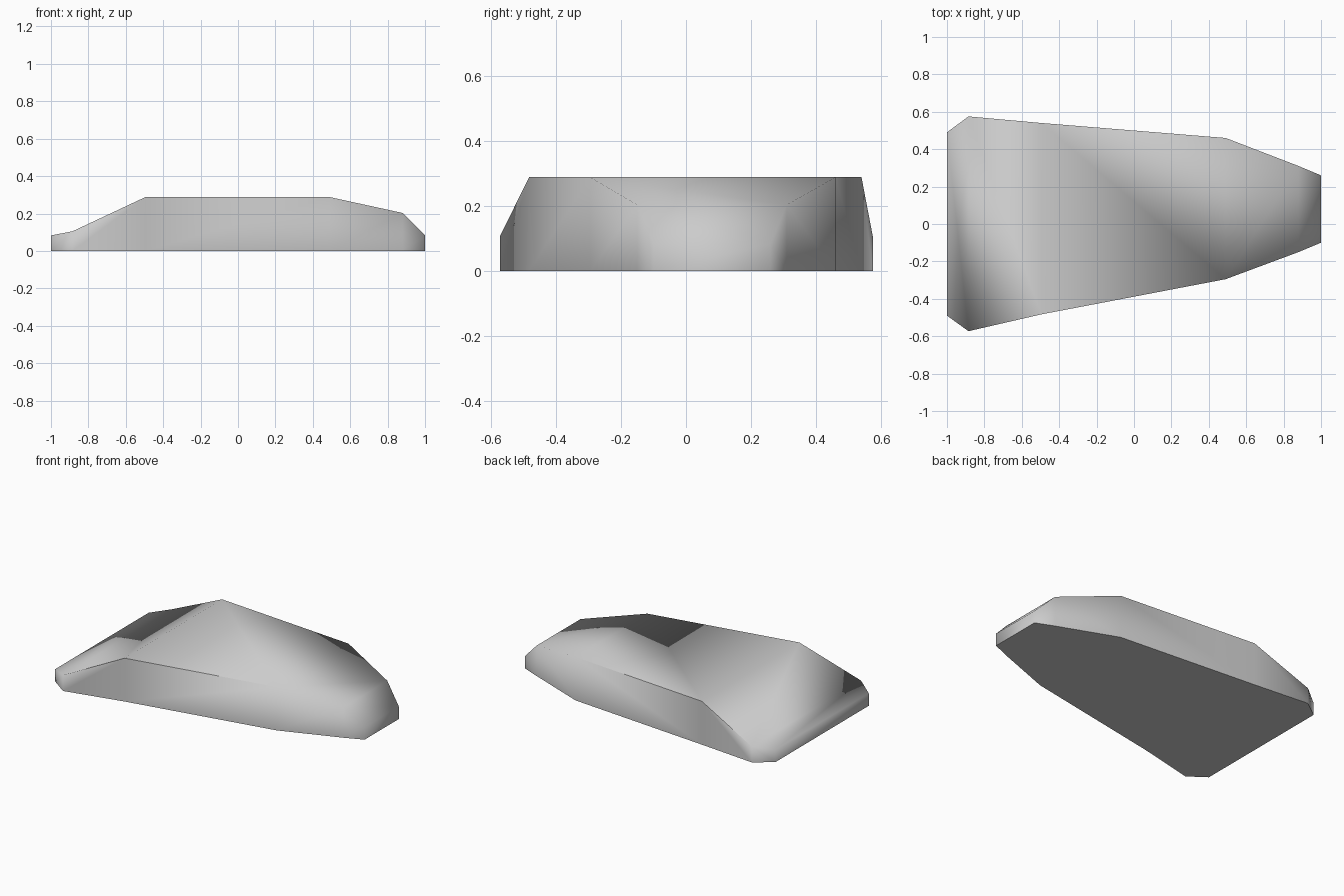
import bpy
import bmesh
import math

default_cube = bpy.data.objects.get("Cube")
if default_cube:
    bpy.data.objects.remove(default_cube, do_unlink=True)

# One warm-free stone grey for the whole slab
grey = bpy.data.materials.new("light_grey")
grey.use_nodes = True
colour = (0.6, 0.6, 0.6, 1.0)
grey.diffuse_color = colour
grey.node_tree.nodes["Principled BSDF"].inputs["Base Color"].default_value = colour

# Cross-sections along the slab: x, front y, back y, top height
sections = [
    (-1.0, -0.49, 0.49, 0.083),
    (-0.885, -0.573, 0.575, 0.105),
    (-0.495, -0.483, 0.54, 0.288),
    (0.49, -0.295, 0.46, 0.288),
    (0.88, -0.15, 0.31, 0.203),
    (1.0, -0.1, 0.26, 0.083),
]

bm = bmesh.new()
rings = []
for x, front, back, top in sections:
    rings.append([bm.verts.new(p) for p in (
        (x, front, 0), (x, back, 0), (x, back, top), (x, front, top))])

for i, (a, b) in enumerate(zip(rings, rings[1:])):
    bm.faces.new((a[0], b[0], b[3], a[3]))  # front wall
    bm.faces.new((a[1], a[2], b[2], b[1]))  # back wall
    # Top strip, split so that the smooth shading follows the long diagonal
    if i < 2:
        bm.faces.new((a[3], b[3], a[2]))
        bm.faces.new((b[3], b[2], a[2]))
    elif i == 2:
        bm.faces.new((a[3], b[3], a[2]))
        bm.faces.new((b[3], b[2], a[2]))
    else:
        bm.faces.new((a[3], b[3], b[2]))
        bm.faces.new((a[3], b[2], a[2]))

# End walls and flat underside
bm.faces.new(rings[0])
bm.faces.new(rings[-1])
bm.faces.new([r[0] for r in rings] + [r[1] for r in reversed(rings)])
bmesh.ops.recalc_face_normals(bm, faces=bm.faces[:])

mesh = bpy.data.meshes.new("stone_slab")
bm.to_mesh(mesh)
bm.free()
mesh.materials.append(grey)
slab = bpy.data.objects.new("stone_slab", mesh)
bpy.context.collection.objects.link(slab)

# Soft shading over the shallow edges, crisp where the rim is square
bpy.ops.object.select_all(action="DESELECT")
slab.select_set(True)
bpy.context.view_layer.objects.active = slab
bpy.ops.object.shade_smooth_by_angle(angle=math.radians(88))
